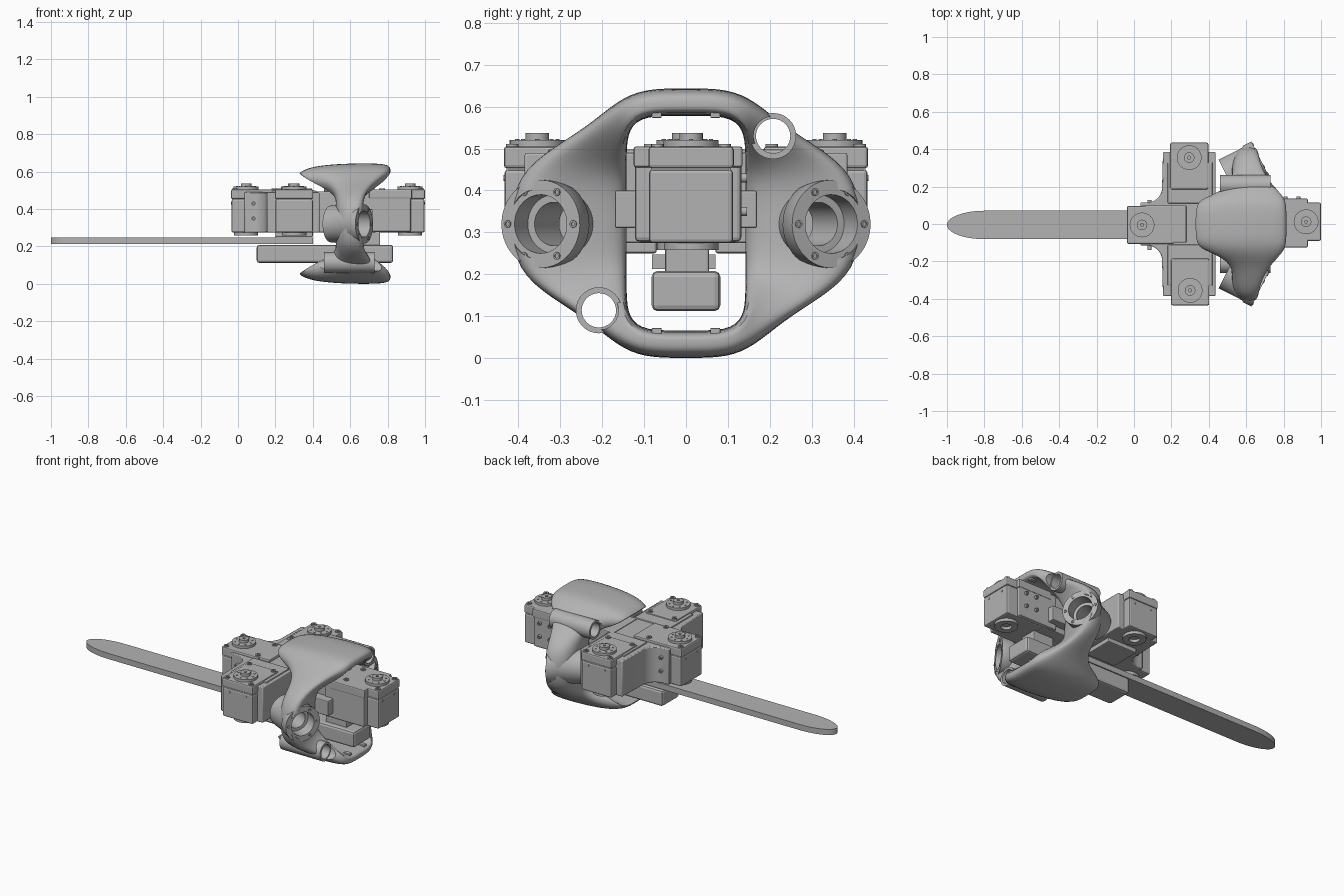
import bpy, bmesh
from math import cos, sin, pi, radians
from mathutils import Matrix, Vector

if "Cube" in bpy.data.objects:
    bpy.data.objects.remove(bpy.data.objects["Cube"], do_unlink=True)

grey = bpy.data.materials.new("plain_grey")
grey.use_nodes = True
grey.diffuse_color = (0.45, 0.45, 0.45, 1)
grey.node_tree.nodes["Principled BSDF"].inputs["Base Color"].default_value = grey.diffuse_color
IDENT = Matrix.Identity(4)


def finish(name, bm, mat=IDENT, bevel=0.0, smooth=True):
    """Turn a bmesh into a named, shaded object."""
    bmesh.ops.recalc_face_normals(bm, faces=bm.faces)
    bm.transform(mat)
    mesh = bpy.data.meshes.new(name)
    bm.to_mesh(mesh)
    bm.free()
    mesh.materials.append(grey)
    ob = bpy.data.objects.new(name, mesh)
    bpy.context.collection.objects.link(ob)
    if bevel:
        mod = ob.modifiers.new("bevel", 'BEVEL')
        mod.width, mod.segments = bevel, 2
        mod.limit_method = 'ANGLE'
    if smooth:
        shade(ob)
    return ob


def select(ob):
    bpy.ops.object.select_all(action='DESELECT')
    ob.select_set(True)
    bpy.context.view_layer.objects.active = ob


def shade(ob):
    select(ob)
    bpy.ops.object.shade_smooth_by_angle(angle=radians(35))


def apply_all(ob):
    select(ob)
    for mod in list(ob.modifiers):
        bpy.ops.object.modifier_apply(modifier=mod.name)


def box(name, xs, ys, zs, bevel=0.006, mat=IDENT):
    bm = bmesh.new()
    bmesh.ops.create_cube(bm, size=1)
    for v in bm.verts:
        v.co = [(s[0] + s[1]) / 2 + c * (s[1] - s[0]) for c, s in zip(v.co, (xs, ys, zs))]
    return finish(name, bm, mat, bevel, smooth=False)


def lathe(name, profile, loc, axis=(0, 0, 1), mat=IDENT, seg=32):
    """Spin a closed (radius, height) profile about an axis."""
    bm = bmesh.new()
    rings = []
    for r, h in profile:
        rings.append([bm.verts.new((r * cos(2 * pi * i / seg), r * sin(2 * pi * i / seg), h))
                      for i in range(seg)])
    for a, b in zip(rings, rings[1:] + rings[:1]):
        for i in range(seg):
            j = (i + 1) % seg
            bm.faces.new((a[i], a[j], b[j], b[i]))
    turn = Vector((0, 0, 1)).rotation_difference(Vector(axis)).to_matrix().to_4x4()
    return finish(name, bm, mat @ Matrix.Translation(loc) @ turn)


def cyl(name, r, h0, h1, loc, axis=(0, 0, 1), mat=IDENT, seg=24):
    bm = bmesh.new()
    bmesh.ops.create_cone(bm, cap_ends=True, segments=seg, radius1=r, radius2=r, depth=h1 - h0)
    turn = Vector((0, 0, 1)).rotation_difference(Vector(axis)).to_matrix().to_4x4()
    shift = Matrix.Translation((0, 0, (h0 + h1) / 2))
    return finish(name, bm, mat @ Matrix.Translation(loc) @ turn @ shift)


def plate(name, outline, z0, z1, bevel=0.0):
    bm = bmesh.new()
    face = bm.faces.new([bm.verts.new((x, y, z0)) for x, y in outline])
    ext = bmesh.ops.extrude_face_region(bm, geom=[face])
    for v in ext["geom"]:
        if isinstance(v, bmesh.types.BMVert):
            v.co.z = z1
    return finish(name, bm, IDENT, bevel)


def ring_tube(ro, ri, h0, h1):
    return [(ro, h0), (ro, h1), (ri, h1), (ri, h0)]


# Servo motors: local +x points outwards from the horn axis
def servo(name, x, y, angle):
    m = Matrix.Translation((x, y, 0)) @ Matrix.Rotation(radians(angle), 4, 'Z')
    box(name + "_body", (-0.17, 0.078), (-0.1, 0.1), (0.275, 0.45), 0.008, m)
    box(name + "_cap", (-0.17, 0.08), (-0.102, 0.102), (0.453, 0.505), 0.008, m)
    box(name + "_seam", (-0.16, 0.074), (-0.096, 0.096), (0.44, 0.46), 0, m)
    lathe(name + "_horn", ring_tube(0.066, 0.01, 0.503, 0.52), (0, 0, 0), mat=m)
    lathe(name + "_hub", ring_tube(0.028, 0.008, 0.51, 0.537), (0, 0, 0), mat=m)
    lathe(name + "_idler", ring_tube(0.065, 0.03, 0.258, 0.28), (0, 0, 0), mat=m)
    for i in range(8):
        a = i * pi / 4
        cyl(name + "_horn_pin", 0.005, 0.52, 0.523, (0.048 * cos(a), 0.048 * sin(a), 0), mat=m, seg=8)
    for sy in (-1, 1):
        for px in (0.06, -0.15):
            lathe(name + "_corner_screw", ring_tube(0.015, 0.007, 0.5, 0.511),
                  (px, sy * 0.08, 0), mat=m, seg=16)
        cyl(name + "_face_screw", 0.007, 0, 0.004, (0.077, sy * 0.055, 0.43), (1, 0, 0), m, 12)
        for px, pz in ((-0.04, 0.35), (-0.04, 0.43), (-0.11, 0.35), (-0.11, 0.43)):
            lathe(name + "_side_screw", ring_tube(0.011, 0.005, 0.1, 0.134),
                  (px, 0, pz), (0, sy, 0), m, 12)


servo("left_servo", 0.92, 0.012, 0)
servo("back_servo", 0.295, 0.355, 90)
servo("right_servo", 0.043, -0.005, 180)
servo("front_servo", 0.3, -0.355, -90)

# Brackets: T-shaped carrier with rounded inner corners, and the left mount
arc = [(0.07 + 0.08 * cos(a), 0.195 + 0.08 * sin(a)) for a in (-i * pi / 16 for i in range(9))]
half = [(0.435, 0.385), (0.155, 0.385)] + arc + [(0.035, 0.115)]
outline = half + [(x, -y) for x, y in reversed(half)]
plate("carrier_bracket", outline, 0.275, 0.49, 0.005)
box("carrier_cover", (0.06, 0.28), (-0.1, 0.1), (0.48, 0.505))
for s in (-1, 1):
    box("carrier_arm_cover", (0.18, 0.42), sorted((s * 0.11, s * 0.33)), (0.48, 0.498))
    box("carrier_foot", (0.2, 0.4), sorted((s * 0.07, s * 0.26)), (0.25, 0.28))
box("center_mount", (0.4, 0.74), (-0.11, 0.12), (0.275, 0.495))
box("left_bracket", (0.66, 0.925), (-0.122, 0.132), (0.278, 0.495), 0.01)
box("left_bracket_seam", (0.7, 0.93), (-0.125, 0.135), (0.455, 0.505), 0.006)
box("lower_neck", (0.62, 0.76), (-0.05, 0.055), (0.2, 0.28))
for s in (-1, 1):
    box("side_web", (0.56, 0.72), sorted((s * 0.11, s * 0.17)), (0.31, 0.4), 0.005)

# Long bar under the carrier
box("lower_bar", (0.1, 0.83), (-0.082, 0.082), (0.112, 0.208), 0.014)

# Flat blade with a rounded tip
tip = [(-0.8 - 0.2 * cos(a), -0.005 + 0.076 * sin(a)) for a in (-pi / 2 + i * pi / 20 for i in range(21))]
plate("blade", tip + [(0.4, 0.071), (0.4, -0.081)], 0.213, 0.247)

# Shell: hollow ring lofted around the x axis, wide at top and bottom
# station: outer y, outer z, inner y, inner z, x start, x end, inner taper
quarter = [(0, .322, 0, .255, .325, .815, 0),
           (.1, .322, .1, .258, .325, .815, 0),
           (.165, .292, .138, .225, .365, .80, 0),
           (.235, .232, .142, .17, .46, .745, .2),
           (.32, .18, .142, .12, .485, .70, .5),
           (.405, .115, .142, .07, .485, .68, .5),
           (.425, 0, .142, 0, .485, .68, .5)]
flip_z = [(s[0], -s[1], s[2], -s[3], *s[4:]) for s in quarter]
right_half = quarter + flip_z[-2::-1]
stations = right_half + [(-s[0], s[1], -s[2], *s[3:]) for s in right_half[-2:0:-1]]
section = [(0, 0), (0, .5), (0, 1), (.35, 1), (.85, 1), (1, .87), (1, .6), (.92, .35), (.7, .12), (.25, 0)]
bm = bmesh.new()
loops = []
for oy, oz, iy, iz, x0, x1, taper in stations:
    loop = []
    for u, s in section:
        w = 0.5 + (s - 0.5) * (1 - taper * (1 - u))
        loop.append(bm.verts.new((x0 + w * (x1 - x0), iy + u * (oy - iy), 0.322 + iz + u * (oz - iz))))
    loops.append(loop)
n = len(section)
for a, b in zip(loops, loops[1:] + loops[:1]):
    for i in range(n):
        bm.faces.new((a[i], a[(i + 1) % n], b[(i + 1) % n], b[i]))
shell = finish("shell", bm, smooth=False)
shell.modifiers.new("subdivision", 'SUBSURF').levels = 2

# Angled side sockets and small through tubes, each with a bore cut in the shell
cutters = []
for s, label in ((-1, "front"), (1, "back")):
    axis = (cos(radians(27)), s * sin(radians(27)), 0)
    face = (0.675, s * 0.347, 0.32)
    lathe(label + "_socket", [(.105, 0), (.105, -.05), (.098, -.06), (.098, -.2), (.052, -.2),
                              (.052, -.07), (.07, -.07), (.07, 0)], face, axis, seg=48)
    cutters.append(cyl(label + "_socket_cutter", 0.085, -0.3, 0.1, face, axis))
    side = Vector((-axis[1], axis[0], 0))
    for i in range(6):
        a = i * pi / 3
        spot = Vector(face) + 0.088 * (cos(a) * side + sin(a) * Vector((0, 0, 1)))
        lathe(label + "_socket_screw", ring_tube(0.009, 0.005, -0.002, 0.004), spot, axis, seg=12)
    hole = (0, s * 0.208, 0.322 + s * 0.208)
    lathe(label + "_tube", ring_tube(0.055, 0.041, 0.46, 0.73), hole, (1, 0, 0))
    cutters.append(cyl(label + "_tube_cutter", 0.047, 0.2, 1, hole, (1, 0, 0)))
for cutter in cutters:
    mod = shell.modifiers.new("bore", 'BOOLEAN')
    mod.operation, mod.solver, mod.object = 'DIFFERENCE', 'EXACT', cutter
apply_all(shell)
for cutter in cutters:
    bpy.data.objects.remove(cutter, do_unlink=True)
shade(shell)

# Small clip tabs inside the shell's top and bottom
for z in (0.06, 0.585):
    for y in (-0.07, 0.07):
        box("shell_tab", (0.76, 0.8), (y - 0.012, y + 0.012), (z - 0.012, z + 0.012), 0.003)
